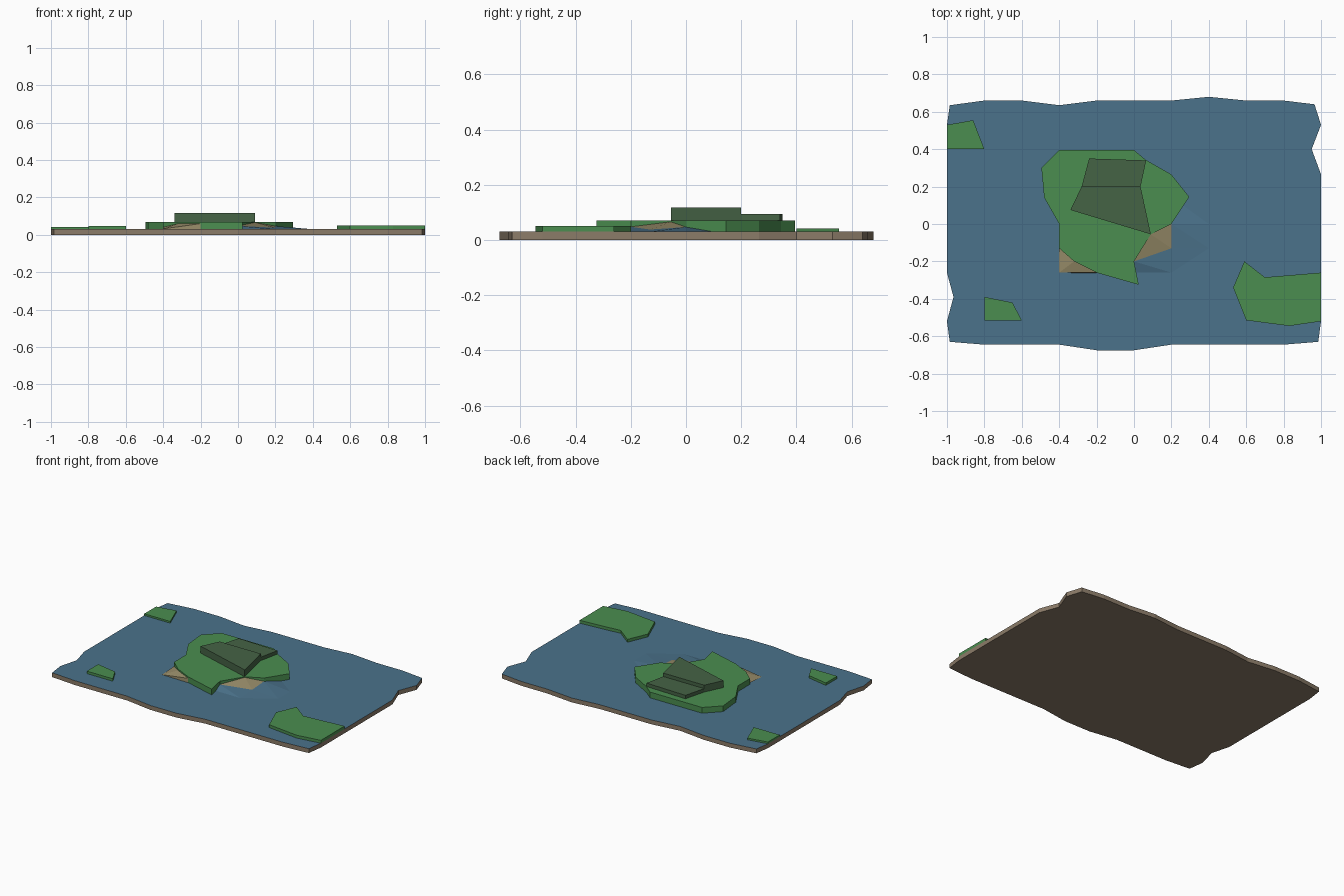
import bpy, bmesh

if "Cube" in bpy.data.objects:
    bpy.data.objects.remove(bpy.data.objects["Cube"])

SEA = 0.03


def material(name, rgb):
    m = bpy.data.materials.new(name)
    m.diffuse_color = (*rgb, 1)
    m.use_nodes = True
    m.node_tree.nodes["Principled BSDF"].inputs["Base Color"].default_value = m.diffuse_color
    return m


WATER = material("water", (0.07, 0.17, 0.26))
EARTH = material("earth", (0.26, 0.20, 0.14))
GRASS = material("grass", (0.07, 0.27, 0.08))
ROCK = material("hill_green", (0.06, 0.125, 0.06))
SAND = material("sand", (0.31, 0.26, 0.14))


def finish(name, bm, mats):
    me = bpy.data.meshes.new(name)
    bm.to_mesh(me)
    bm.free()
    for m in mats:
        me.materials.append(m)
    ob = bpy.data.objects.new(name, me)
    bpy.context.collection.objects.link(ob)
    return ob


def slab(name, outline, z0, z1, top_mat, side_mat=None, bottom=False):
    """Extrude an outline from z0 to z1, optionally closed underneath."""
    bm = bmesh.new()
    lo = [bm.verts.new((x, y, z0)) for x, y in outline]
    hi = [bm.verts.new((x, y, z1)) for x, y in outline]
    n = len(outline)
    for i in range(n):
        j = (i + 1) % n
        bm.faces.new((lo[i], lo[j], hi[j], hi[i])).material_index = 1
    cap = bm.faces.new(hi)
    cap.material_index = 0
    caps = [cap]
    if bottom:
        f = bm.faces.new(list(reversed(lo)))
        f.material_index = 1
        caps.append(f)
    bmesh.ops.recalc_face_normals(bm, faces=bm.faces)
    cap.normal_update()
    if cap.normal.z < 0:
        bmesh.ops.reverse_faces(bm, faces=bm.faces)
    bmesh.ops.triangulate(bm, faces=caps)
    return finish(name, bm, [top_mat, side_mat or top_mat])


def sheet(name, points, faces, mat):
    """Open sloping surface facing upward."""
    bm = bmesh.new()
    vs = [bm.verts.new(p) for p in points]
    for f in faces:
        face = bm.faces.new([vs[i] for i in f])
        face.normal_update()
        if face.normal.z < 0:
            face.normal_flip()
    return finish(name, bm, [mat])


# Sea slab with ragged rim
slab("sea_base", [
    (-1, 0.53), (-0.985, 0.635), (-0.8, 0.66), (-0.6, 0.66), (-0.4, 0.635),
    (-0.2, 0.66), (0.2, 0.66), (0.4, 0.68), (0.6, 0.66), (0.8, 0.66),
    (0.965, 0.64), (1, 0.53), (0.95, 0.40), (1, 0.265), (1, -0.52),
    (0.985, -0.63), (0.8, -0.645), (0.2, -0.645), (0, -0.675), (-0.2, -0.675),
    (-0.4, -0.645), (-0.8, -0.645), (-0.985, -0.63), (-1, -0.52),
    (-0.965, -0.39), (-1, -0.26)], 0, SEA, WATER, EARTH, bottom=True)

# Main island
slab("main_island", [
    (-0.4, 0.395), (0, 0.395), (0.06, 0.345), (0.2, 0.265), (0.295, 0.145),
    (0.2, 0), (0.09, -0.055), (0, -0.2), (0.025, -0.325), (-0.2, -0.26),
    (-0.32, -0.2), (-0.4, -0.13), (-0.4, 0), (-0.48, 0.14), (-0.495, 0.3)],
    SEA, 0.07, GRASS)

# Two-step hill
slab("hill_lower_step", [(-0.24, 0.35), (0.065, 0.34), (0.035, 0.2), (-0.28, 0.2)],
     0.07, 0.094, ROCK)
slab("hill_upper_step", [(-0.28, 0.2), (0.035, 0.2), (0.09, -0.055), (-0.34, 0.075)],
     0.07, 0.118, ROCK)

# Small islands
slab("northwest_islet", [(-1, 0.53), (-0.86, 0.555), (-0.8, 0.4), (-1, 0.4)],
     SEA, 0.042, GRASS)
slab("southwest_islet", [(-0.8, -0.39), (-0.65, -0.42), (-0.6, -0.515), (-0.8, -0.515)],
     SEA, 0.047, GRASS)
slab("southeast_island", [
    (0.59, -0.2), (0.7, -0.285), (1, -0.26), (1, -0.52), (0.83, -0.545),
    (0.6, -0.515), (0.53, -0.34)], SEA, 0.05, GRASS)

# Sloping beaches
sheet("west_beach", [
    (-0.4, -0.13, 0.04), (-0.4, -0.26, 0.032), (-0.2, -0.26, 0.06),
    (-0.32, -0.2, 0.06), (-0.2, -0.262, SEA)],
    [(0, 1, 3), (1, 2, 3), (1, 4, 2)], SAND)
sheet("east_beach", [
    (0, -0.2, 0.048), (0.2, -0.13, 0.038), (0.2, 0, 0.047), (0.09, -0.055, 0.066)],
    [(0, 1, 3), (1, 2, 3)], SAND)

# Shallow water rising to the east beach
sheet("shallow_water", [
    (0, -0.2, 0.048), (0.2, -0.13, 0.038), (0.2, 0, 0.047),
    (0.01, -0.26, SEA), (0.2, -0.26, SEA), (0.4, -0.13, SEA),
    (0.4, 0, SEA), (0.22, 0.13, SEA)],
    [(0, 3, 4), (0, 4, 1), (1, 4, 5), (1, 5, 2), (2, 5, 6), (2, 6, 7)], WATER)
